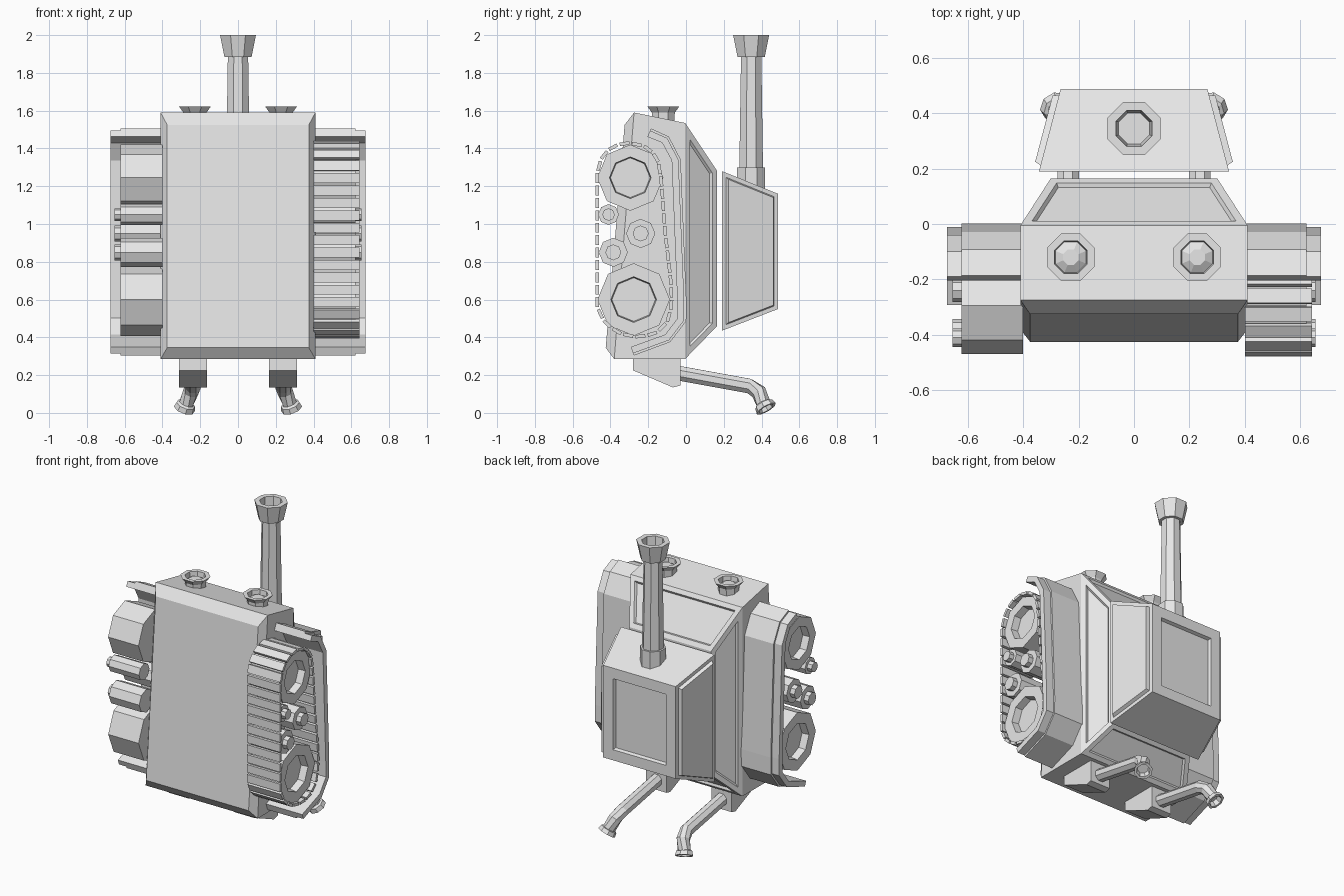
import bpy, bmesh
from math import pi, cos, sin
from mathutils import Vector

cube = bpy.data.objects.get("Cube")
if cube:
    bpy.data.objects.remove(cube, do_unlink=True)

GREY = (0.8, 0.8, 0.8, 1)
grey = bpy.data.materials.new("light_grey")
grey.use_nodes = True
grey.diffuse_color = GREY
grey.node_tree.nodes["Principled BSDF"].inputs["Base Color"].default_value = GREY


def add_rings(bm, rings):
    """Skin a list of equal-length point rings and cap both ends."""
    vs = [[bm.verts.new(p) for p in ring] for ring in rings]
    n = len(vs[0])
    for a, b in zip(vs, vs[1:]):
        for i in range(n):
            j = (i + 1) % n
            bm.faces.new((a[i], a[j], b[j], b[i]))
    bm.faces.new(vs[0])
    bm.faces.new(vs[-1])


def finish(name, bm):
    me = bpy.data.meshes.new(name)
    bm.to_mesh(me)
    bm.free()
    me.materials.append(grey)
    ob = bpy.data.objects.new(name, me)
    bpy.context.scene.collection.objects.link(ob)
    return ob


def loft(name, rings, panels=()):
    """panels: (face test, border width, depth of the panel)."""
    bm = bmesh.new()
    add_rings(bm, rings)
    bmesh.ops.recalc_face_normals(bm, faces=bm.faces)
    bm.normal_update()
    jobs = [([f for f in bm.faces if test(f.normal)], w, d) for test, w, d in panels]
    for faces, width, depth in jobs:
        bmesh.ops.inset_individual(bm, faces=faces, thickness=width, use_even_offset=True)
        bmesh.ops.inset_individual(bm, faces=faces, thickness=0.008, depth=depth,
                                   use_even_offset=True)
    return finish(name, bm)


def ring(centre, axis, radius, phase=0.0, sides=8):
    q = Vector(axis).to_track_quat('Z', 'Y')
    return [Vector(centre) + q @ Vector((radius * cos(a), radius * sin(a), 0))
            for a in ((i + phase) * 2 * pi / sides for i in range(sides))]


def turned(name, base, axis, profile, phase=0.0):
    """Eight-sided turned part from (radius, distance along axis) pairs."""
    ax = Vector(axis)
    return loft(name, [ring(Vector(base) + ax * h, ax, r, phase) for r, h in profile])


def rect(x, low, high):
    """Rectangle of half width x between two (y, z) points."""
    return [(-x, *low), (x, *low), (x, *high), (-x, *high)]


# Hull with recessed panels on the sloped faces
loft("hull", [
    rect(0.375, (-0.425, 0.345), (-0.325, 1.525)),
    rect(0.41, (-0.38, 0.285), (-0.275, 1.59)),
    rect(0.41, (-0.005, 0.285), (-0.005, 1.535)),
    rect(0.30, (0.165, 0.46), (0.165, 1.28)),
], [(lambda n: 0.4 < n.y < 0.95, 0.03, -0.015)])

# Turret with raised cheek plates and a recessed hatch
loft("turret", [
    rect(0.343, (0.19, 0.435), (0.19, 1.28)),
    rect(0.265, (0.487, 0.55), (0.487, 1.16)),
], [(lambda n: abs(n.x) > 0.8, 0.022, 0.022),
    (lambda n: n.y > 0.9, 0.07, -0.02)])

# Gun
turned("gun_collar", (0, 0.345, 1.15), (0, 0, 1), [(0.08, 0), (0.08, 0.15)], 0.5)
turned("gun_barrel", (0, 0.345, 1.28), (0, 0, 1), [(0.068, 0), (0.058, 0.62)], 0.5)
turned("gun_muzzle", (0, 0.345, 1.885), (0, 0, 1),
       [(0.078, 0), (0.103, 0.115), (0.07, 0.115), (0.06, 0.02)], 0.5)

TRACK_IN = 0.40
BIG_WHEELS = [("upper", -0.295, 1.245, 0.175), ("lower", -0.277, 0.6, 0.192)]
ROLLERS = [("upper", -0.41, 1.05, 0.055, 0.033), ("lower", -0.385, 0.85, 0.077, 0.042),
           ("middle", -0.24, 0.95, 0.077, 0.042)]
GUARD = [(-0.19, 1.495), (-0.10, 1.455), (-0.04, 1.34), (-0.01, 0.60),
         (-0.01, 0.49), (-0.09, 0.385), (-0.28, 0.315)]


def shift(points, d, z_mid=0.9):
    """Move a guard outline away from the track by d."""
    out = []
    for i, p in enumerate(points):
        a, b = Vector(points[max(i - 1, 0)]), Vector(points[min(i + 1, len(points) - 1)])
        t = (b - a).normalized()
        out.append(Vector(p) + Vector((-t.y, t.x)) * d)
    return out


def guard(name, s, x_out, outer, inner):
    outline = shift(GUARD, outer) + shift(GUARD, inner)[::-1]
    loft(name, [[(s * x, p.x, p.y) for p in outline] for x in (TRACK_IN, x_out)])


for s, side in ((1, "left"), (-1, "right")):
    ax = (s, 0, 0)
    # Headlights
    turned(side + "_headlight", (s * 0.228, -0.12, 1.53), (0, 0, 1),
           [(0.062, 0), (0.066, 0.06), (0.092, 0.093), (0.064, 0.093), (0.06, 0.06),
            (0.03, 0.078)], 0.5)
    # Track guards: a wide strip and a narrower raised band
    guard(side + "_track_guard", s, 0.675, 0.0, -0.036)
    guard(side + "_guard_band", s, 0.622, 0.012, -0.01)
    # Wheels with sunken centres, rollers with stub axles
    for tag, y, z, r in BIG_WHEELS:
        turned(f"{side}_{tag}_wheel", (s * TRACK_IN, y, z), ax,
               [(r, 0), (r, 0.222), (r * 0.63, 0.222), (r * 0.6, 0.175)])
    for tag, y, z, r, hub in ROLLERS:
        turned(f"{side}_{tag}_roller", (s * TRACK_IN, y, z), ax,
               [(r, 0), (r, 0.222), (hub, 0.222), (hub, 0.255)])
    # Exhaust boxes and bent pipes
    box = [(-0.28, 0.29), (-0.03, 0.29), (-0.03, 0.145), (-0.07, 0.135), (-0.28, 0.225)]
    loft(side + "_exhaust_box", [[(s * x, y, z) for y, z in box] for x in (0.165, 0.313)])
    path = [Vector((s * x, y, z)) for x, y, z in (
        (0.238, -0.05, 0.212), (0.238, 0.335, 0.142), (0.25, 0.385, 0.11),
        (0.274, 0.41, 0.05), (0.276, 0.412, 0.045), (0.284, 0.425, 0.022))]
    dirs = [(path[min(i + 1, 5)] - path[max(i - 1, 0)]).normalized() for i in range(6)]
    radii = (0.042, 0.042, 0.042, 0.04, 0.052, 0.058)
    rings = [ring(p, d, r, 0.5) for p, d, r in zip(path, dirs, radii)]
    rings += [ring(path[5], dirs[5], 0.042, 0.5), ring(path[3], dirs[5], 0.034, 0.5)]
    loft(side + "_exhaust_pipe", rings)

# Track on the model's left: flat links spaced evenly round a closed loop
loop = [Vector(p) for p in (
    (-0.47, 0.56), (-0.47, 1.27), (-0.445, 1.36), (-0.385, 1.415), (-0.30, 1.43),
    (-0.21, 1.41), (-0.15, 1.35), (-0.13, 1.22), (-0.11, 0.95), (-0.08, 0.70),
    (-0.075, 0.57), (-0.10, 0.48), (-0.16, 0.42), (-0.25, 0.40), (-0.35, 0.42),
    (-0.43, 0.475))]
spans = list(zip(loop, loop[1:] + loop[:1]))
total = sum((b - a).length for a, b in spans)


def along(d):
    d %= total
    for a, b in spans:
        step = (b - a).length
        if d <= step:
            return a.lerp(b, d / step)
        d -= step
    return loop[0]


LINKS = 38
pitch = total / LINKS
bm = bmesh.new()
for i in range(LINKS):
    a, b = along(i * pitch), along((i + 0.8) * pitch)
    t = (b - a).normalized()
    out = Vector((-t.y, t.x)) * 0.009
    corners = (a + out, b + out, b - out, a - out)
    add_rings(bm, [[(x, p.x, p.y) for p in corners] for x in (TRACK_IN, 0.643)])
bmesh.ops.recalc_face_normals(bm, faces=bm.faces)
finish("left_track_links", bm)
